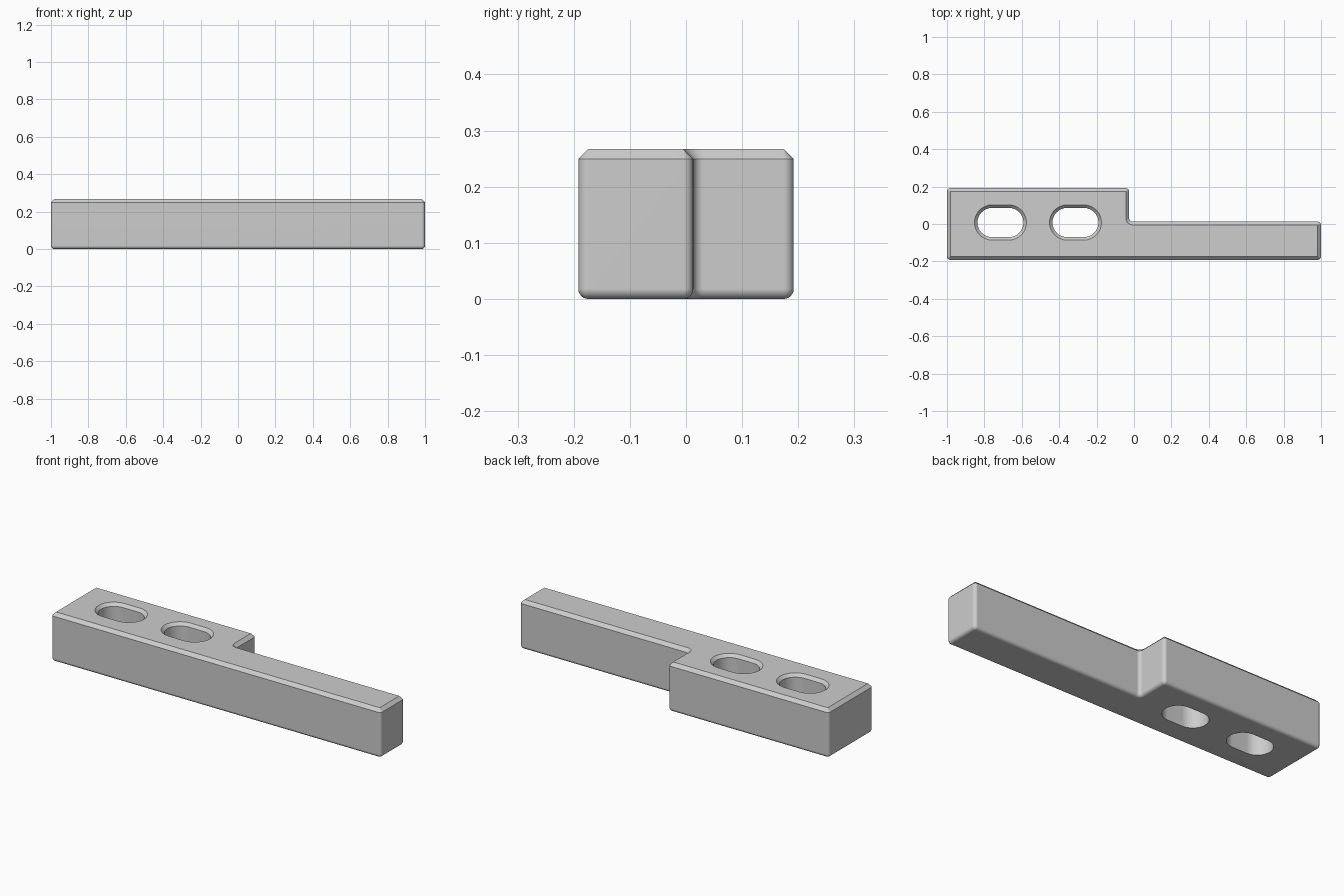
import bpy, bmesh
from math import sin, cos, pi, atan2
from mathutils import Vector

if "Cube" in bpy.data.objects:
    bpy.data.objects.remove(bpy.data.objects["Cube"], do_unlink=True)

HEIGHT, EDGE = 0.267, 0.018
STEPS = 6


def bar_outline(inset):
    """Stepped outline, counter-clockwise, with rounded corners, moved inward."""
    corners = [Vector(p) for p in ((-1, -0.192), (1, -0.192), (1, 0.013),
                                   (-0.026, 0.013), (-0.026, 0.192), (-1, 0.192))]
    points = []
    for i, corner in enumerate(corners):
        before = (corner - corners[i - 1]).normalized()
        after = (corners[(i + 1) % len(corners)] - corner).normalized()
        turn = 1 if before.cross(after) > 0 else -1
        centre = corner + (after - before) * EDGE
        radius = EDGE - turn * inset
        start = atan2(-turn * before.x, turn * before.y)
        for k in range(STEPS + 1):
            a = start + turn * k / STEPS * pi / 2
            points.append(centre + Vector((cos(a), sin(a))) * radius)
    return points


def slot_outline(x, radius):
    """Long round-ended hole, centred on x."""
    points = []
    for side in (1, -1):
        for k in range(17):
            a = -pi / 2 + k / 16 * pi
            points.append(Vector((x + side * (0.045 + radius * cos(a)),
                                  0.008 + side * radius * sin(a))))
    return points


def loft(bm, layers):
    """Skin a stack of outlines; return the first and last rings of edges."""
    rings = [[bm.verts.new((p.x, p.y, z)) for p in pts] for pts, z in layers]
    for low, high in zip(rings, rings[1:]):
        for i in range(len(low)):
            bm.faces.new((low[i - 1], low[i], high[i], high[i - 1]))
    return [[bm.edges.get((r[i - 1], r[i])) for i in range(len(r))]
            for r in (rings[0], rings[-1])]


bm = bmesh.new()

# Outer skin: rounded bottom edge, straight sides, chamfered top edge
layers = []
for k in range(STEPS + 1):
    a = k / STEPS * pi / 2
    layers.append((bar_outline(EDGE * 0.99 * (1 - sin(a))), EDGE * (1 - cos(a))))
layers.append((bar_outline(0), HEIGHT - EDGE))
layers.append((bar_outline(EDGE * 0.99), HEIGHT))
bottom, top = loft(bm, layers)

# Two slots with a chamfered upper rim
for x in (-0.714, -0.313):
    low, high = loft(bm, [(slot_outline(x, 0.078), 0),
                          (slot_outline(x, 0.078), HEIGHT - 0.016),
                          (slot_outline(x, 0.094), HEIGHT)])
    bottom += low
    top += high

# Flat top and bottom around the slots
for ring in (bottom, top):
    bmesh.ops.triangle_fill(bm, edges=ring, use_beauty=True, normal=(0, 0, 1))
bmesh.ops.recalc_face_normals(bm, faces=bm.faces)

mesh = bpy.data.meshes.new("slotted_bar")
bm.to_mesh(mesh)
bm.free()
bar = bpy.data.objects.new("slotted_bar", mesh)
bpy.context.collection.objects.link(bar)

# Plain grey finish
colour = (0.61, 0.61, 0.61, 1)
grey = bpy.data.materials.new("light_grey")
grey.use_nodes = True
grey.diffuse_color = colour
grey.node_tree.nodes["Principled BSDF"].inputs["Base Color"].default_value = colour
mesh.materials.append(grey)

bpy.ops.object.select_all(action="DESELECT")
bar.select_set(True)
bpy.context.view_layer.objects.active = bar
bpy.ops.object.shade_smooth_by_angle(angle=pi / 6)

# Keep the large faces evenly flat beside the rounded edges
flat = bar.modifiers.new("flat_faces", "WEIGHTED_NORMAL")
flat.keep_sharp = True
